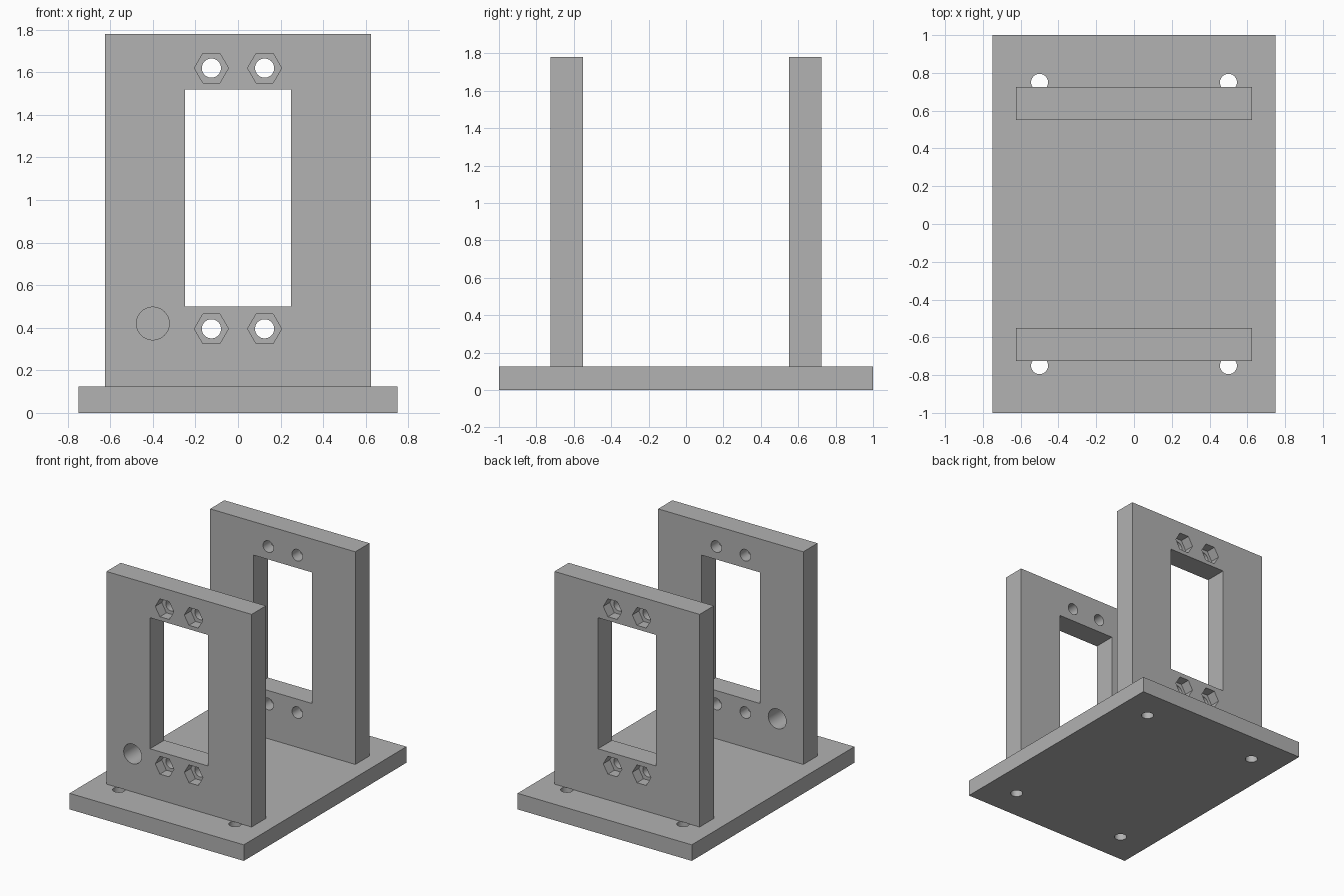
import bpy
import math
from mathutils import Matrix

default = bpy.data.objects.get("Cube")
if default:
    bpy.data.objects.remove(default, do_unlink=True)

grey = bpy.data.materials.new("plain grey")
grey.use_nodes = True
grey.diffuse_color = (0.445, 0.445, 0.445, 1)
grey.node_tree.nodes["Principled BSDF"].inputs["Base Color"].default_value = grey.diffuse_color


def box(name, low, high):
    """Axis-aligned box between two corners."""
    centre = [(a + b) / 2 for a, b in zip(low, high)]
    size = [b - a for a, b in zip(low, high)]
    bpy.ops.mesh.primitive_cube_add(size=1, location=centre)
    obj = bpy.context.object
    obj.name = name
    obj.data.transform(Matrix.Diagonal((*size, 1)))
    obj.data.materials.append(grey)
    return obj


def prism(centre, radius, depth, sides=40, along_y=True):
    """Round or hexagonal cutter."""
    bpy.ops.mesh.primitive_cylinder_add(vertices=sides, radius=radius, depth=depth, location=centre)
    obj = bpy.context.object
    if sides == 6:  # corners point sideways
        obj.data.transform(Matrix.Rotation(math.pi / 2, 4, 'Z'))
    if along_y:
        obj.data.transform(Matrix.Rotation(math.pi / 2, 4, 'X'))
    obj.data.materials.append(grey)
    return obj


def cut(target, cutter):
    """Subtract the cutter, then discard it."""
    cutter.hide_render = True
    mod = target.modifiers.new("cut", 'BOOLEAN')
    mod.operation = 'DIFFERENCE'
    mod.solver = 'EXACT'
    mod.object = cutter
    activate(target)
    bpy.ops.object.modifier_apply(modifier=mod.name)
    bpy.data.objects.remove(cutter, do_unlink=True)


def activate(obj):
    bpy.ops.object.select_all(action='DESELECT')
    obj.select_set(True)
    bpy.context.view_layer.objects.active = obj


def finish(obj):
    activate(obj)
    bpy.ops.object.shade_smooth_by_angle(angle=math.radians(30))


BASE_TOP = 0.125
INNER, OUTER = 0.55, 0.725
BOLT = 0.045
NUT_DEPTH = 0.08

# Base plate with four screw holes
base = box("base_plate", (-0.75, -1, 0), (0.75, 1, BASE_TOP))
for x in (-0.5, 0.5):
    for y in (-0.75, 0.75):
        cut(base, prism((x, y, BASE_TOP / 2), BOLT, 0.4, along_y=False))
finish(base)

# Upright frames: window, bolt holes and nut pockets on the outer face
for name, side in (("front_upright", -1), ("rear_upright", 1)):
    y0, y1 = sorted((side * INNER, side * OUTER))
    mid = (y0 + y1) / 2
    frame = box(name, (-0.625, y0, BASE_TOP), (0.625, y1, 1.78))
    cut(frame, box("window_cutter", (-0.25, y0 - 0.1, 0.5), (0.25, y1 + 0.1, 1.52)))
    for x in (-0.125, 0.125):
        for z in (0.395, 1.62):
            cut(frame, prism((x, side * OUTER, z), 0.08, 2 * NUT_DEPTH, sides=6))
            cut(frame, prism((x, mid, z), BOLT, 0.5))
    # Cable hole in the front frame only
    if side < 0:
        cut(frame, prism((-0.4, mid, 0.42), 0.077, 0.5))
    finish(frame)
